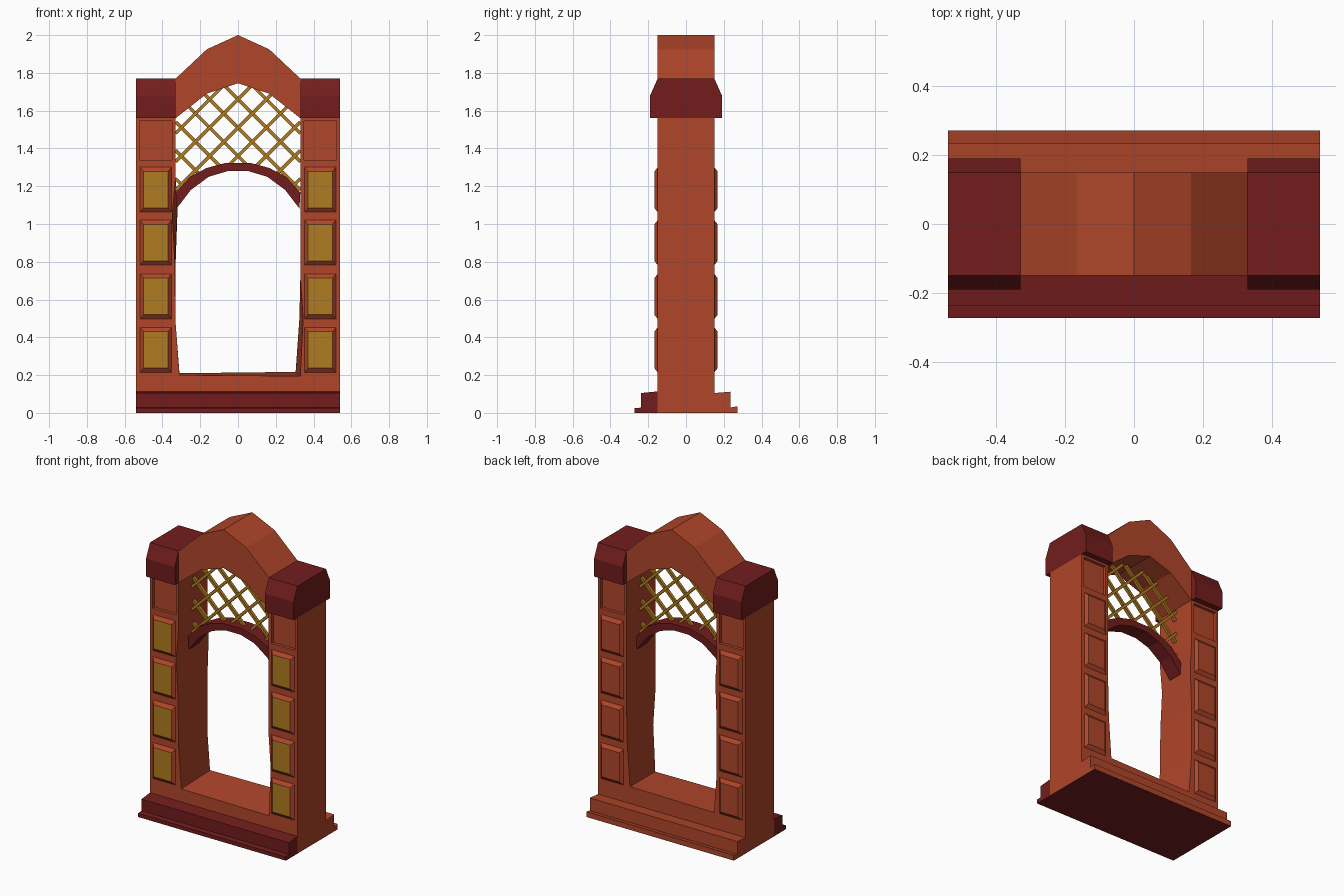
import bpy, bmesh

if "Cube" in bpy.data.objects:
    bpy.data.objects.remove(bpy.data.objects["Cube"])

def material(name, rgb):
    m = bpy.data.materials.new(name)
    m.diffuse_color = (*rgb, 1)
    m.use_nodes = True
    m.node_tree.nodes["Principled BSDF"].inputs["Base Color"].default_value = m.diffuse_color
    return m

CLAY = material("terracotta", (0.434, 0.061, 0.023))
RED = material("dark_red", (0.17, 0.012, 0.012))
GOLD = material("gold", (0.43, 0.2, 0.014))

def loft(name, a, b, mats):
    """Closed solid between two matching loops of 3D points; the first loop's cap uses the last material."""
    bm = bmesh.new()
    va, vb = [bm.verts.new(p) for p in a], [bm.verts.new(p) for p in b]
    n = len(a)
    cap = bm.faces.new(va)
    cap.material_index = len(mats) - 1
    bm.faces.new(vb[::-1])
    for i in range(n):
        bm.faces.new((va[i], vb[i], vb[(i + 1) % n], va[(i + 1) % n]))
    bmesh.ops.recalc_face_normals(bm, faces=bm.faces)
    me = bpy.data.meshes.new(name)
    bm.to_mesh(me)
    bm.free()
    for m in mats:
        me.materials.append(m)
    ob = bpy.data.objects.new(name, me)
    bpy.context.collection.objects.link(ob)
    return ob

def extrude_y(name, pts, y0, y1, mat, back=None):
    return loft(name, [(x, y0, z) for x, z in pts], [(x, y1, z) for x, z in back or pts], [mat])

def extrude_x(name, pts, x0, x1, mat):
    return loft(name, [(x0, y, z) for y, z in pts], [(x1, y, z) for y, z in pts], [mat])

def rect(x0, x1, z0, z1):
    return [(x0, z0), (x1, z0), (x1, z1), (x0, z1)]

# Frame: posts and sill in one piece, with slightly worn opening edges
outer_r = [(-0.54, 1.56), (-0.54, 0), (0.54, 0), (0.54, 1.56)]
front = outer_r + [(0.33, 1.56), (0.33, 0.72), (0.345, 0.5), (0.33, 0.195),
                   (-0.31, 0.2), (-0.33, 0.47), (-0.335, 0.8), (-0.348, 1.05),
                   (-0.33, 1.25), (-0.33, 1.56)]
back = outer_r + [(0.33, 1.56), (0.33, 0.72), (0.325, 0.5), (0.305, 0.217),
                  (-0.31, 0.21), (-0.33, 0.47), (-0.33, 0.8), (-0.32, 1.08),
                  (-0.33, 1.25), (-0.33, 1.56)]
frame = extrude_y("frame", front, -0.15, 0.15, CLAY, back)

# Square recesses near the top of each post, front and back
for s in (-1, 1):
    for f in (-1, 1):
        x = sorted((s * 0.35, s * 0.522))
        cutter = extrude_y("recess_cutter", rect(*x, 1.34, 1.545), f * 0.13, f * 0.2, CLAY)
        cutter.hide_render = True
        cutter.hide_set(True)
        mod = frame.modifiers.new("recess", 'BOOLEAN')
        mod.operation, mod.object, mod.solver = 'DIFFERENCE', cutter, 'EXACT'
bpy.context.view_layer.objects.active = frame
for mod in list(frame.modifiers):
    cutter = mod.object
    bpy.ops.object.modifier_apply(modifier=mod.name)
    bpy.data.objects.remove(cutter)

# Raised panels on the posts: gold in front, plain behind
for s in (-1, 1):
    for z0 in (0.237, 0.52, 0.805, 1.085):
        for f in (-1, 1):
            cx, z1 = s * 0.435, z0 + 0.193
            top = [(x, f * 0.168, z) for x, z in rect(cx - 0.065, cx + 0.065, z0, z1)]
            base = [(x, f * 0.148, z) for x, z in rect(cx - 0.085, cx + 0.085, z0 - 0.025, z1 + 0.025)]
            loft("post_panel", top, base, [CLAY, GOLD] if f < 0 else [CLAY])

# Stepped plinth: dark in front, terracotta behind
extrude_x("front_step", [(-0.15, 0), (-0.273, 0), (-0.273, 0.025), (-0.238, 0.028),
                         (-0.238, 0.105), (-0.15, 0.114)], -0.54, 0.54, RED)
extrude_x("back_step", [(0.15, 0), (0.272, 0), (0.272, 0.035), (0.235, 0.028),
                        (0.235, 0.112), (0.15, 0.105)], -0.54, 0.54, CLAY)
extrude_x("underside", [(-0.27, 0), (0.27, 0), (0.27, 0.004), (-0.27, 0.004)], -0.5399, 0.5399, RED).location.z = -0.001

# Chamfered caps on the posts
for s in (-1, 1):
    extrude_x("post_cap", [(-0.19, 1.56), (0.19, 1.56), (0.19, 1.68), (0.15, 1.77),
                           (-0.15, 1.77), (-0.19, 1.68)], s * 0.33, s * 0.54, RED)

def arch(half_outer, half_inner):
    """Mirror left-half outer and inner edges (listed from the springing up) into one loop."""
    def full(h):
        return h + [(-x, z) for x, z in reversed(h) if x]
    return full(half_outer) + full(half_inner)[::-1]

# Top arch and the thin lower arch
top_in = [(-0.33, 1.56), (-0.165, 1.69), (0, 1.745)]
low_out = [(-0.33, 1.165), (-0.255, 1.25), (-0.165, 1.297), (-0.07, 1.322)]
low_in = [(-0.325, 1.082), (-0.25, 1.18), (-0.155, 1.25), (-0.055, 1.28)]
extrude_y("top_arch", arch([(-0.33, 1.77), (-0.165, 1.925), (0, 2.0)], top_in), -0.15, 0.15, CLAY)
extrude_y("lower_arch", arch(low_out, low_in), -0.05, 0.05, RED)

def height(half, x):
    x = -abs(x)
    for (xa, za), (xb, zb) in zip(half, half[1:]):
        if xa <= x <= xb:
            return za + (zb - za) * (x - xa) / (xb - xa)
    return half[-1][1]

# Diagonal lattice between the arches, each bar trimmed to the gap
def lattice(slope, y):
    w = 0.009
    for k in range(-8, 9):
        c = 1.51 + 0.15 * k
        run = []
        for i in range(-67, 68):
            x = i * 0.33 / 67
            z = c + slope * x
            inside = height(low_out, x) - 0.01 < z < height(top_in, x) + 0.01
            if inside:
                run.append((x, z))
            if run and (not inside or i == 67):
                (x0, z0), (x1, z1) = run[0], run[-1]
                run = []
                if x1 - x0 > 0.02:
                    dx, dz = -slope * w * 0.7, w * 0.7
                    extrude_y("lattice_bar", [(x0 + dx, z0 + dz), (x1 + dx, z1 + dz),
                                              (x1 - dx, z1 - dz), (x0 - dx, z0 - dz)],
                              y - 0.01, y + 0.01, GOLD)

lattice(1, -0.004)
lattice(-1, 0.004)
